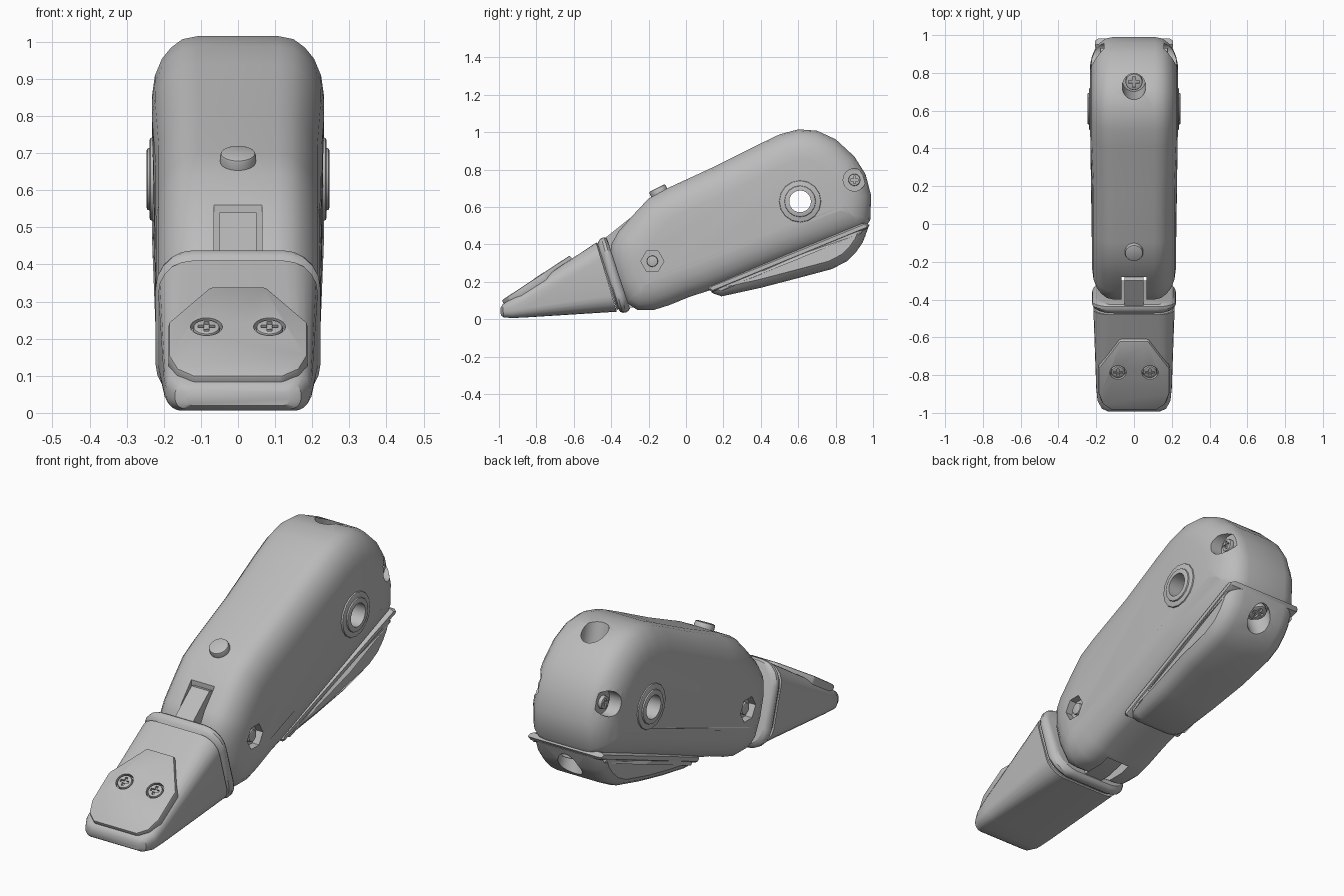
import bpy, bmesh, math
from mathutils import Vector, Matrix

if "Cube" in bpy.data.objects:
    bpy.data.objects.remove(bpy.data.objects["Cube"])

GREY = (0.5, 0.5, 0.5, 1)
grey = bpy.data.materials.new("plain grey")
grey.use_nodes = True
grey.diffuse_color = GREY
grey.node_tree.nodes["Principled BSDF"].inputs["Base Color"].default_value = GREY
parts = []


def finish(name, bm):
    bmesh.ops.recalc_face_normals(bm, faces=bm.faces)
    mesh = bpy.data.meshes.new(name)
    bm.to_mesh(mesh)
    bm.free()
    mesh.materials.append(grey)
    ob = bpy.data.objects.new(name, mesh)
    bpy.context.scene.collection.objects.link(ob)
    parts.append(ob)
    return ob


def skin(name, rings):
    """Closed surface through a row of matching rings."""
    bm = bmesh.new()
    loops = [[bm.verts.new(p) for p in ring] for ring in rings]
    for a, b in zip(loops, loops[1:]):
        for i in range(len(a)):
            j = (i + 1) % len(a)
            bm.faces.new((a[i], a[j], b[j], b[i]))
    bm.faces.new(loops[0])
    bm.faces.new(loops[-1])
    return finish(name, bm)


def inset(profile, d):
    """Move a clockwise outline inwards by d."""
    out = []
    pts = [Vector(p) for p in profile]
    for i, p in enumerate(pts):
        e1 = (p - pts[i - 1]).normalized()
        e2 = (pts[(i + 1) % len(pts)] - p).normalized()
        n1, n2 = Vector((e1.y, -e1.x)), Vector((e2.y, -e2.x))
        out.append(p + (n1 + n2) * d / max(1 + n1.dot(n2), 0.5))
    return out


def shell(name, profile, layers, width=lambda y: 1):
    """Side outline spread across x, shrinking towards both sides."""
    both = [(-x, d) for x, d in reversed(layers)] + layers
    return skin(name, [[(x * width(p.x), p.x, p.y) for p in inset(profile, d)] for x, d in both])


def loft(name, sections, n=5):
    """Rounded-box sections: bottom (y, z), top (y, z), half width, corner radius."""
    rings = []
    for bottom, top, w, r in sections:
        b, t = Vector((0, *bottom)), Vector((0, *top))
        h, up = (t - b).length, (t - b).normalized()
        ring = []
        for k, (cx, cz) in enumerate([(w - r, h - r), (r - w, h - r), (r - w, r), (w - r, r)]):
            for i in range(n + 1):
                a = math.pi / 2 * (k + i / n)
                p = b + up * (cz + r * math.sin(a))
                p.x = cx + r * math.cos(a)
                ring.append(p)
        rings.append(ring)
    return skin(name, rings)


def cylinder(name, loc, r, depth, axis=(1, 0, 0), n=24):
    bm = bmesh.new()
    turn = Vector((0, 0, 1)).rotation_difference(Vector(axis)).to_matrix().to_4x4()
    bmesh.ops.create_cone(bm, cap_ends=True, segments=n, radius1=r, radius2=r, depth=depth,
                          matrix=Matrix.Translation(loc) @ turn)
    return finish(name, bm)


def box(name, loc, size, axis=(0, 0, 1)):
    bm = bmesh.new()
    turn = Vector((0, 0, 1)).rotation_difference(Vector(axis)).to_matrix().to_4x4()
    bmesh.ops.create_cube(bm, size=1, matrix=Matrix.Translation(loc) @ turn @ Matrix.Diagonal((*size, 1)))
    return finish(name, bm)


def apply(ob):
    dg = bpy.context.evaluated_depsgraph_get()
    mesh = bpy.data.meshes.new_from_object(ob.evaluated_get(dg))
    ob.modifiers.clear()
    ob.data = mesh


def cut(ob, *cutters):
    for c in cutters:
        m = ob.modifiers.new("cut", "BOOLEAN")
        m.operation, m.solver, m.object = "DIFFERENCE", "EXACT", c
    apply(ob)
    for c in cutters:
        parts.remove(c)
        bpy.data.objects.remove(c)


def bevel(ob, width, segments=2):
    m = ob.modifiers.new("bevel", "BEVEL")
    m.width, m.segments, m.limit_method = width, segments, "ANGLE"
    apply(ob)


def screw(name, loc, axis, r):
    """Round head with a cross-shaped recess."""
    head = cylinder(name, loc, r, 0.03, axis, 20)
    bevel(head, 0.006)
    tip = Vector(loc) + Vector(axis).normalized() * 0.015
    cut(head, box("slot_a", tip, (r * 1.3, r * 0.35, 0.02), axis),
        box("slot_b", tip, (r * 0.35, r * 1.3, 0.02), axis))


# Main finger body
outline = [(-0.40, 0.30), (-0.40, 0.40), (-0.36, 0.47), (-0.28, 0.56), (-0.2, 0.645), (-0.1, 0.70),
           (0.15, 0.815), (0.4, 0.94), (0.5, 0.988), (0.6, 1.015), (0.7, 1.008), (0.8, 0.962),
           (0.9, 0.87), (0.96, 0.775), (0.99, 0.66), (0.985, 0.53), (0.95, 0.478), (0.55, 0.325),
           (0.13, 0.155), (0.02, 0.12), (-0.09, 0.075), (-0.17, 0.05), (-0.26, 0.05),
           (-0.32, 0.09), (-0.37, 0.19)]
layers = [(0.11, 0), (0.15, 0.008), (0.18, 0.03), (0.205, 0.06), (0.224, 0.105), (0.232, 0.16)]
body = shell("finger_body", outline, layers,
             lambda y: 0.955 + 0.045 * min(max((y - 0.2) / 0.25, 0), 1))

# Joint slot, pivot hole, screw wells
cutters = [box("slot_top", (0, -0.39, 0.42), (0.13, 0.22, 0.3)),
           box("slot_under", (0, -0.25, 0.1), (0.13, 0.26, 0.34)),
           cylinder("pivot_hole", (0, 0.61, 0.63), 0.058, 1),
           cylinder("top_well", (0, 0.73, 0.98), 0.062, 0.26, (0, -0.25, 1))]
for s in (-1, 1):
    cutters += [cylinder("hex_well", (s * 0.27, -0.18, 0.31), 0.062, 0.17, n=6),
                cylinder("side_well", (s * 0.24, 0.9, 0.745), 0.06, 0.16)]
cut(body, *cutters)

# Pivot bosses, hinge pin ends and side screws
for s, side in ((1, "left"), (-1, "right")):
    for label, r, x in (("outer", 0.112, 0.238), ("inner", 0.084, 0.246)):
        ring = cylinder(f"{side}_boss_{label}", (s * (x - 0.03), 0.61, 0.63), r, 0.06, n=16)
        bevel(ring, 0.006)
        cut(ring, cylinder("bore", (0, 0.61, 0.63), 0.058, 1))
    pin = cylinder(f"{side}_hinge_pin", (s * 0.18, -0.18, 0.31), 0.03, 0.06)
    bevel(pin, 0.006)
    screw(f"{side}_side_screw", (s * 0.165, 0.9, 0.745), (s, 0, 0), 0.032)
screw("top_screw", (0, 0.755, 0.875), (0, -0.25, 1), 0.045)

# Raised button on the knuckle
button = cylinder("knuckle_button", (0, -0.14, 0.67), 0.048, 0.07, (0, -0.45, 0.9))
bevel(button, 0.008)

# Hinge tongue joining the fingertip
tongue = shell("hinge_tongue", [(-0.45, 0.30), (-0.45, 0.42), (-0.30, 0.54), (-0.2, 0.52), (-0.15, 0.3),
                                (-0.15, 0.09), (-0.24, 0.065), (-0.36, 0.06)], [(0.05, 0)])

# Under cover with a seam lip and a screw notch
cover_width = lambda y: 0.8 + 0.2 * min(max((y - 0.2) / 0.4, 0), 1)
cover = shell("under_cover", [(0.12, 0.17), (0.3, 0.25), (0.6, 0.37), (0.94, 0.51), (0.975, 0.49),
                              (0.945, 0.41), (0.91, 0.36), (0.86, 0.31), (0.78, 0.268), (0.6, 0.22),
                              (0.4, 0.168), (0.19, 0.122), (0.14, 0.14)],
              [(0.12, 0), (0.155, 0.006), (0.18, 0.022), (0.2, 0.045)], cover_width)
lip = shell("cover_lip", [(0.12, 0.16), (0.13, 0.18), (0.95, 0.515), (0.982, 0.505), (0.97, 0.485), (0.14, 0.145)],
            [(0.19, 0), (0.206, 0.008)], cover_width)
down = (0, 0.37, -0.93)
cut(cover, cylinder("notch", (0, 0.93, 0.38), 0.062, 0.16, down))
screw("cover_screw", (0, 0.915, 0.44), down, 0.045)

# Fingertip wedge
loft("fingertip", [((-0.99, 0.02), (-0.992, 0.06), 0.14, 0.018),
                   ((-0.975, 0.01), (-0.98, 0.08), 0.17, 0.03),
                   ((-0.93, 0.006), (-0.94, 0.105), 0.193, 0.04),
                   ((-0.85, 0.01), (-0.88, 0.145), 0.2, 0.05),
                   ((-0.37, 0.04), (-0.48, 0.41), 0.215, 0.09)])

# Rolled cuff behind the fingertip
cuff = []
for k, grow in ((0, -0.006), (0.12, -0.012), (0.25, 0.002), (0.45, 0.008), (0.7, 0.006), (0.9, -0.003), (1, -0.015)):
    cuff.append(((-0.37 + 0.07 * k, 0.042 - grow), (-0.48 + 0.06 * k, 0.414 + 0.026 * k + grow),
                 0.214 + grow, 0.1))
loft("fingertip_cuff", cuff)

# Faceted nail with two screws
slope = lambda y: 0.10 + 0.66 * (y + 0.95)
normal = Vector((0, -0.55, 0.835))
half = [(0.075, -0.61), (0.187, -0.755), (0.187, -0.89), (0.165, -0.945), (0.12, -0.975)]
edge = half + [(-x, y) for x, y in reversed(half)]
nail = skin("nail", [[Vector((x, y, slope(y))) + normal * d for x, y in edge] for d in (-0.03, 0.02)])
bevel(nail, 0.008)
spots = [Vector((s * 0.085, -0.775, slope(-0.775))) + normal * 0.02 for s in (-1, 1)]
cut(nail, *[cylinder("nail_well", p, 0.043, 0.04, normal) for p in spots])
for p, side in zip(spots, ("right", "left")):
    screw(f"{side}_nail_screw", p - normal * 0.014, normal, 0.036)

# Smooth shading with crisp edges
for ob in parts:
    ob.select_set(True)
bpy.context.view_layer.objects.active = body
bpy.ops.object.shade_smooth_by_angle(angle=math.radians(32))
